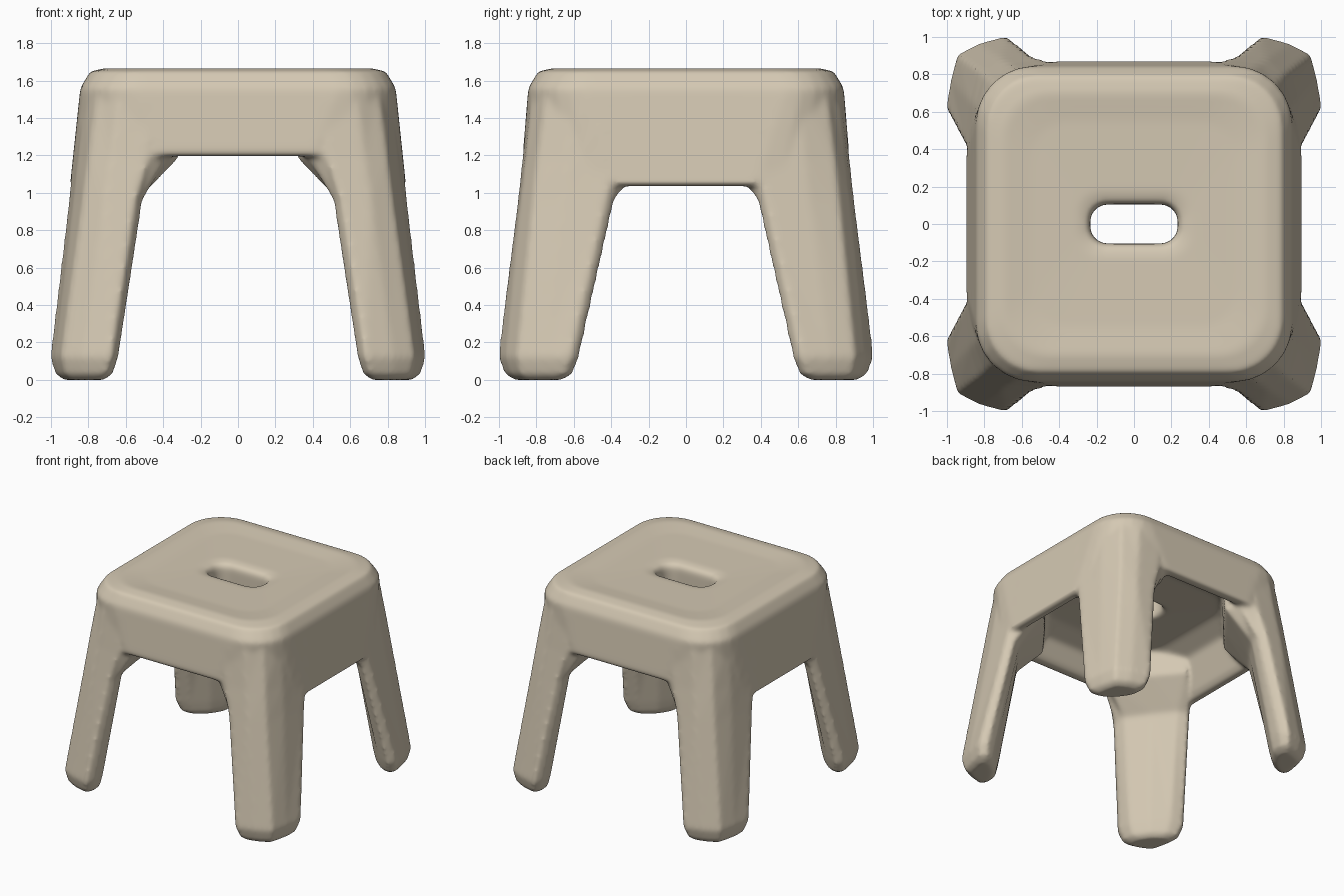
import bpy
import bmesh
from math import cos, sin, pi
from mathutils import Vector

cube = bpy.data.objects.get("Cube")
if cube:
    bpy.data.objects.remove(cube, do_unlink=True)

plastic = bpy.data.materials.new("warm_beige_plastic")
plastic.use_nodes = True
BEIGE = (0.66, 0.58, 0.45, 1)
plastic.diffuse_color = BEIGE
plastic.node_tree.nodes["Principled BSDF"].inputs["Base Color"].default_value = BEIGE


def loft(bm, rings, closed):
    """Skin rings of points; closed joins last to first, otherwise cap both ends."""
    loops = [[bm.verts.new(p) for p in ring] for ring in rings]
    n = len(loops[0])
    pairs = list(zip(loops, loops[1:]))
    if closed:
        pairs.append((loops[-1], loops[0]))
    else:
        bm.faces.new(loops[0])
        bm.faces.new(loops[-1])
    for a, b in pairs:
        for i in range(n):
            j = (i + 1) % n
            bm.faces.new((a[i], a[j], b[j], b[i]))


def rounded_rect(hx, hy, r, z_front, z_side, steps=6):
    """Rounded rectangle whose height blends from side edges to front/back edges."""
    pts = []
    corners = ((1, 1), (-1, 1), (-1, -1), (1, -1))
    middles = ((0, hy, z_front), (-hx, 0, z_side), (0, -hy, z_front), (hx, 0, z_side))
    for k, (sx, sy) in enumerate(corners):
        for i in range(steps + 1):
            a = (k + i / steps) * pi / 2
            blend = sin(a) ** 2
            pts.append((sx * (hx - r) + r * cos(a), sy * (hy - r) + r * sin(a),
                        z_side + (z_front - z_side) * blend))
        pts.append(middles[k])
    return pts


def section(points, z, scale=1.0):
    c = sum((Vector(p) for p in points), Vector((0, 0))) / len(points)
    return [(*(c + (Vector(p) - c) * scale), z) for p in points]


# Seat shell: handle hole, dished top, rounded rim, aprons, vaulted underside
seat_profile = [
    (0.235, 0.105, 0.09, 1.60, 1.60),
    (0.25, 0.12, 0.10, 1.63, 1.63),
    (0.30, 0.17, 0.12, 1.645, 1.645),
    (0.55, 0.55, 0.20, 1.652, 1.652),
    (0.70, 0.70, 0.25, 1.668, 1.668),
    (0.79, 0.79, 0.28, 1.65, 1.65),
    (0.843, 0.843, 0.30, 1.56, 1.56),
    (0.897, 0.872, 0.50, 1.21, 1.05),
    (0.88, 0.855, 0.50, 1.195, 1.035),
    (0.83, 0.80, 0.48, 1.195, 1.035),
    (0.80, 0.77, 0.45, 1.22, 1.07),
    (0.70, 0.69, 0.35, 1.34, 1.31),
    (0.55, 0.52, 0.25, 1.40, 1.39),
    (0.25, 0.12, 0.10, 1.42, 1.42),
    (0.235, 0.105, 0.09, 1.45, 1.45),
]
bm = bmesh.new()
loft(bm, [rounded_rect(*p) for p in seat_profile], closed=True)

# Leg: curved wedge section wrapping the corner, flared inward under the seat
foot = [(0.68, 1.006), (0.83, 0.965), (0.945, 0.905), (0.98, 0.77), (1.006, 0.62),
        (0.96, 0.57), (0.86, 0.60), (0.74, 0.70), (0.65, 0.83), (0.64, 0.94)]
knee = [(0.55, 0.90), (0.71, 0.885), (0.83, 0.82), (0.88, 0.66), (0.905, 0.43),
        (0.86, 0.38), (0.78, 0.42), (0.66, 0.57), (0.53, 0.75), (0.51, 0.84)]
flare = [(0.48, 0.875), (0.675, 0.858), (0.80, 0.795), (0.855, 0.635), (0.88, 0.39),
         (0.80, 0.27), (0.70, 0.22), (0.52, 0.43), (0.31, 0.70), (0.37, 0.80)]
hip = [(0.45, 0.835), (0.63, 0.822), (0.75, 0.75), (0.817, 0.60), (0.835, 0.36),
       (0.79, 0.28), (0.70, 0.22), (0.50, 0.43), (0.31, 0.65), (0.37, 0.76)]
leg_rings = [section(foot, 0, 0.60), section(foot, 0.03, 0.84), section(foot, 0.12),
             section(knee, 0.96), section(flare, 1.19), section(hip, 1.56)]

# One leg at each corner
for sx in (1, -1):
    for sy in (1, -1):
        loft(bm, [[(sx * x, sy * y, z) for x, y, z in ring] for ring in leg_rings],
             closed=False)

bmesh.ops.recalc_face_normals(bm, faces=bm.faces)
mesh = bpy.data.meshes.new("stool_body")
bm.to_mesh(mesh)
bm.free()
mesh.materials.append(plastic)
stool = bpy.data.objects.new("stool_body", mesh)
bpy.context.collection.objects.link(stool)

# Fuse seat and legs into one moulded skin with soft joints
fuse = stool.modifiers.new("fuse", "REMESH")
fuse.mode = "VOXEL"
fuse.voxel_size = 0.016
fuse.use_smooth_shade = True
soften = stool.modifiers.new("soften", "SMOOTH")
soften.factor = 0.5
soften.iterations = 12
